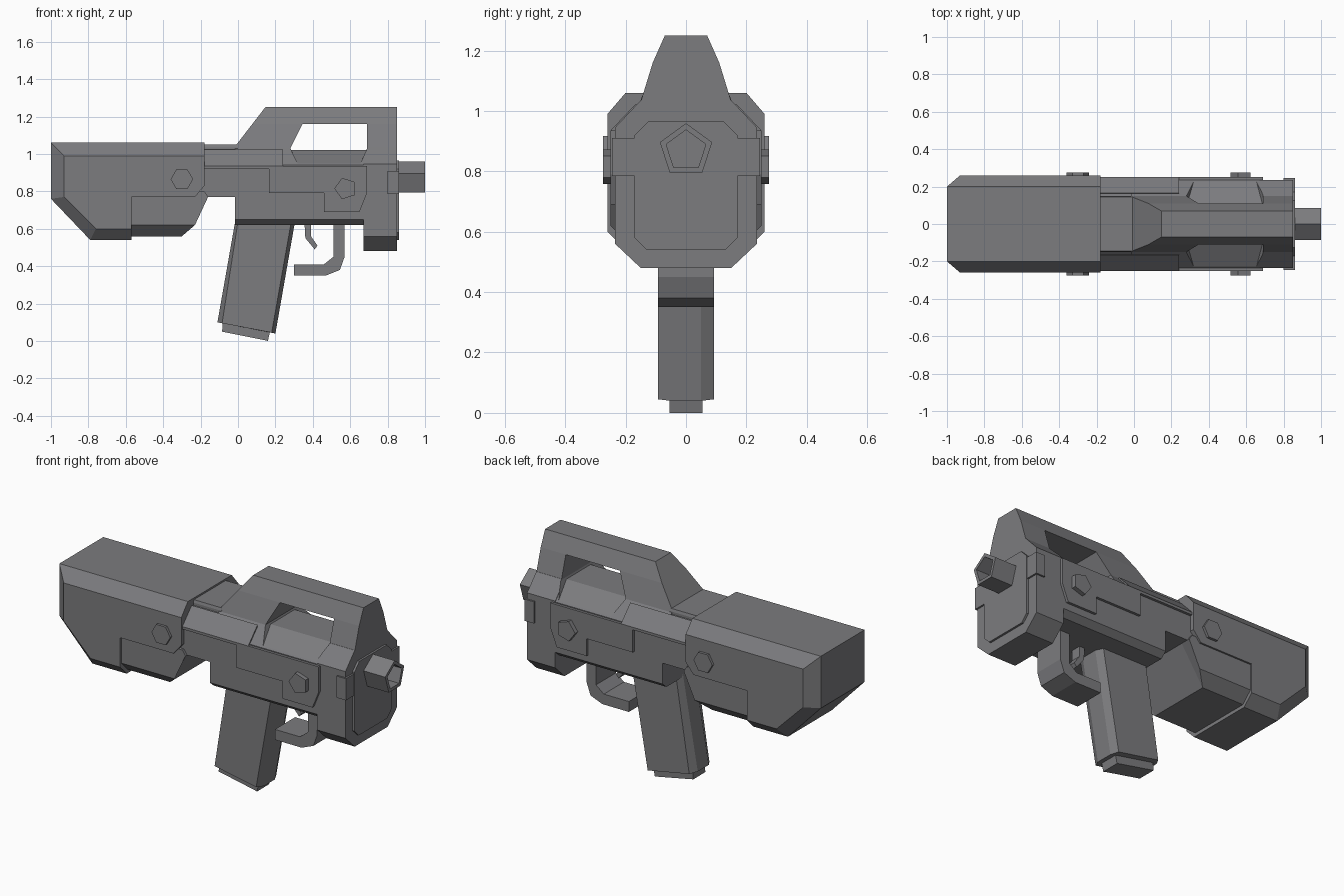
import bpy, bmesh, math
from mathutils import Vector

if "Cube" in bpy.data.objects:
    bpy.data.objects.remove(bpy.data.objects["Cube"])

gunmetal = bpy.data.materials.new("gunmetal_grey")
gunmetal.use_nodes = True
GREY = (0.2, 0.2, 0.21, 1)
gunmetal.diffuse_color = GREY
bsdf = next(n for n in gunmetal.node_tree.nodes if n.type == "BSDF_PRINCIPLED")
bsdf.inputs["Base Color"].default_value = GREY


def finish(name, bm):
    bmesh.ops.recalc_face_normals(bm, faces=bm.faces)
    mesh = bpy.data.meshes.new(name)
    bm.to_mesh(mesh)
    bm.free()
    mesh.materials.append(gunmetal)
    obj = bpy.data.objects.new(name, mesh)
    bpy.context.scene.collection.objects.link(obj)
    return obj


def skin(rings):
    """Join matching rings of points and cap both ends."""
    bm = bmesh.new()
    loops = [[bm.verts.new(p) for p in ring] for ring in rings]
    for a, b in zip(loops, loops[1:]):
        for i in range(len(a)):
            j = (i + 1) % len(a)
            bm.faces.new((a[i], a[j], b[j], b[i]))
    bm.faces.new(loops[0])
    bm.faces.new(loops[-1])
    return bm


def side_loft(name, *layers):
    """Layers are (half width, x-z profile), widest first, mirrored in y."""
    order = [(-w, p) for w, p in layers] + [(w, p) for w, p in reversed(layers)]
    return finish(name, skin([[(x, y, z) for x, z in p] for y, p in order]))


def section(x0, x1, half):
    """Symmetric y-z half section run along x."""
    pts = half + [(-y, z) for y, z in reversed(half)]
    return skin([[(x, y, z) for y, z in pts] for x in (x0, x1)])


def polygon(sides, r, u, v, start=0):
    return [(u + r * math.cos(start + math.tau * i / sides),
             v + r * math.sin(start + math.tau * i / sides)) for i in range(sides)]


# Shoulder stock with bevelled sides and a recessed lower insert
side_loft("stock",
          (0.26, [(-.93, .99), (-.18, .99), (-.18, .83), (-.23, .77),
                  (-.57, .77), (-.57, .60), (-.76, .60), (-.93, .77)]),
          (0.20, [(-1, 1.06), (-.18, 1.06), (-.18, .83), (-.23, .77),
                  (-.57, .77), (-.57, .54), (-.79, .54), (-1, .76)]))
side_loft("stock_insert",
          (0.25, [(-.6, .80), (-.18, .80), (-.16, .77), (-.23, .62), (-.6, .62)]),
          (0.19, [(-.6, .80), (-.18, .80), (-.16, .77), (-.30, .56), (-.6, .56)]))

# Receiver, front collar and carrying handle
receiver = finish("receiver", section(-.015, .69, [
    (.15, 1.03), (.235, .94), (.235, .65), (.2, .62)]))
finish("receiver_rear", section(-.2, -.015, [(.15, 1.02), (.235, .93), (.235, .77)]))
collar = finish("front_collar", section(.67, .85, [
    (.15, 1.035), (.235, .945), (.235, .56), (.15, .48)]))
bm = section(-.02, .85, [(.07, 1.25), (.11, 1.16), (.15, 1.03), (.15, .9)])
slope = Vector((-.22, 0, .17))
cut = bmesh.ops.bisect_plane(bm, geom=bm.verts[:] + bm.edges[:] + bm.faces[:],
                             plane_co=(-.02, 0, 1.035), plane_no=slope, clear_outer=True)
bmesh.ops.holes_fill(bm, edges=[e for e in bm.edges if e.is_boundary])
handle = finish("carry_handle", bm)

# Opening under the handle, with floors sloping outwards
upper = [(.28, 1.03), (.345, 1.16), (.69, 1.16), (.69, 1.03)]
cutter = side_loft("window_cutter",
                   (.30, upper + [(.635, .904), (.34, .904)]),
                   (.11, upper + [(.686, 1.02), (.285, 1.02)]))
cutter.hide_render = True
cutter.hide_viewport = True
cutter.display_type = "WIRE"
for obj in (receiver, collar, handle):
    mod = obj.modifiers.new("window", "BOOLEAN")
    mod.operation = "DIFFERENCE"
    mod.solver = "EXACT"
    mod.object = cutter

# Raised covers on the receiver
finish("top_cover", section(-.2, 0, [(.145, 1.05), (.15, 1.035), (.15, .95)]))
for side in (1, -1):
    bm = skin([[(x, side * y, z) for y, z in
                [(.165, 1.025), (.25, .935), (.25, .92), (.15, .92)]]
               for x in (-.2, .24)])
    finish("left_shoulder_rail" if side > 0 else "right_shoulder_rail", bm)
side_loft("side_plate", (.25, [(.165, .935), (.69, .935), (.69, .79), (.65, .69),
                               (.46, .69), (.46, .79), (.165, .79)]))

# Side studs
side_loft("stock_studs", (.275, polygon(6, .06, -.3, .865)))
side_loft("plate_studs", (.275, polygon(5, .06, .575, .815, math.pi)))

# Front plate, clamps and hollow five-sided muzzle
finish("front_plate", section(.84, .862, [
    (.125, .965), (.17, .92), (.17, .58), (.13, .54)]))
for side in (1, -1):
    bm = skin([[(x, side * y, z) for y, z in
                [(.17, .785), (.245, .785), (.245, .91), (.17, .91)]]
               for x in (.80, .86)])
    finish("left_clamp" if side > 0 else "right_clamp", bm)
ring = polygon(5, .091, 0, .868, math.pi / 2)
bm = skin([[(x, y, z) for y, z in ring] for x in (.85, 1)])
bm.normal_update()
bmesh.ops.recalc_face_normals(bm, faces=bm.faces)
tip = max(bm.faces, key=lambda f: f.calc_center_median().x)
bmesh.ops.inset_region(bm, faces=[tip], thickness=.022)
pit = bmesh.ops.extrude_discrete_faces(bm, faces=[tip])["faces"][0]
bmesh.ops.translate(bm, verts=pit.verts, vec=(-.1, 0, 0))
finish("muzzle", bm)

# Slanted magazine grip and its foot
side_loft("grip",
          (.092, [(.0, .64), (.285, .64), (.18, .045), (-.085, .095)]),
          (.05, [(-.015, .64), (.305, .64), (.2, .04), (-.11, .10)]))
side_loft("grip_foot", (.055, [(-.08, .12), (.175, .07), (.16, .0), (.14, .005), (-.085, .05)]))

# Trigger and guard
side_loft("trigger_guard", (.092, [(.30, .41), (.46, .41), (.51, .45), (.51, .64), (.57, .64),
                                   (.57, .45), (.545, .38), (.47, .35), (.30, .35)]))
side_loft("trigger", (.03, [(.355, .64), (.39, .64), (.39, .56), (.425, .51),
                            (.41, .49), (.36, .55)]))
